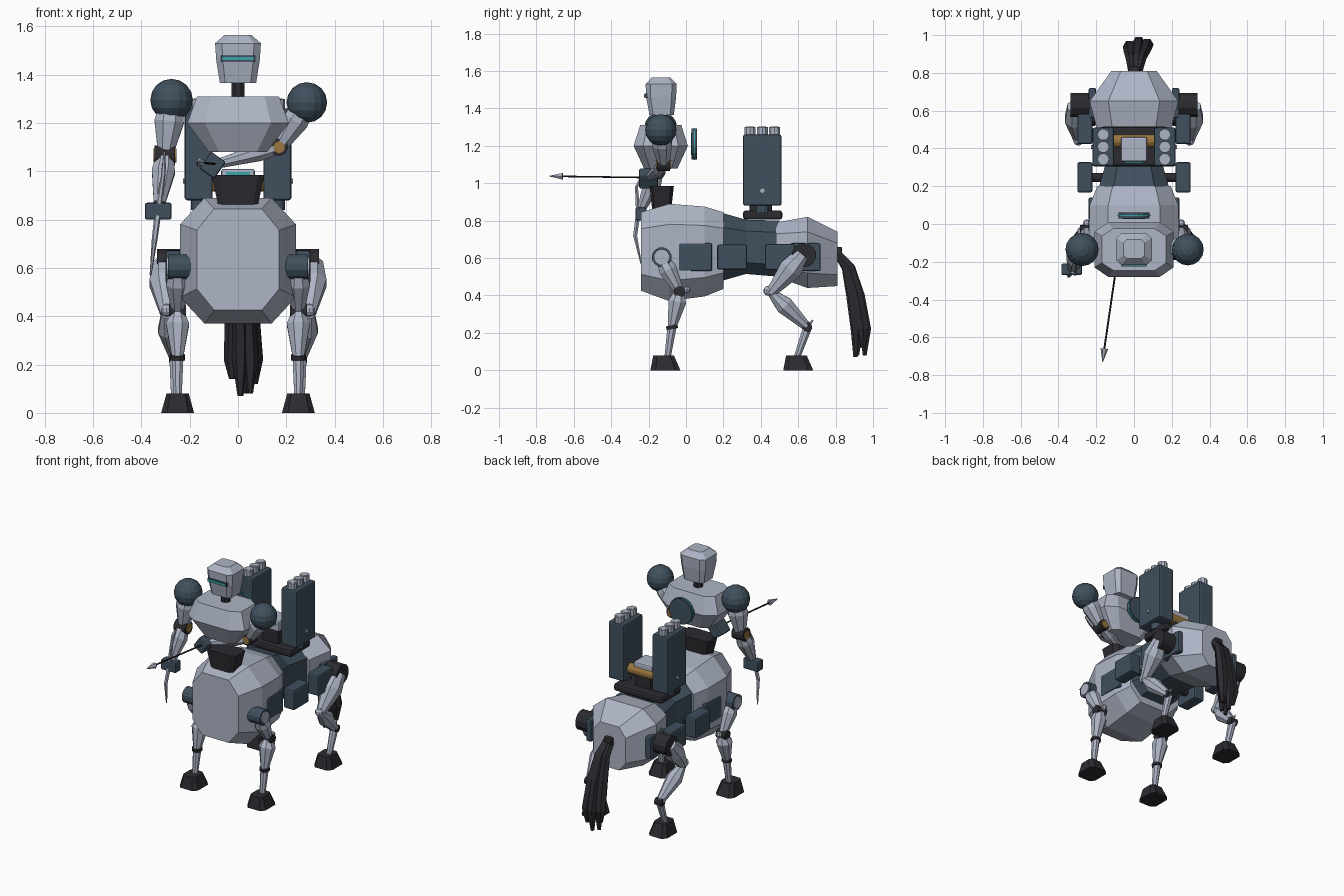
import bpy, bmesh, math
from mathutils import Vector, Matrix

cube = bpy.data.objects.get("Cube")
if cube:
    bpy.data.objects.remove(cube)


def material(name, rgb):
    m = bpy.data.materials.new(name)
    m.use_nodes = True
    m.diffuse_color = (*rgb, 1)
    m.node_tree.nodes["Principled BSDF"].inputs["Base Color"].default_value = (*rgb, 1)
    return m


LIGHT = material("pale steel", (0.42, 0.46, 0.56))
SLATE = material("slate blue", (0.05, 0.08, 0.11))
BLACK = material("charcoal", (0.025, 0.024, 0.03))
GOLD = material("brass", (0.32, 0.18, 0.05))
TEAL = material("teal glow", (0.04, 0.38, 0.4))


def finish(name, bm, mat):
    bmesh.ops.recalc_face_normals(bm, faces=bm.faces)
    mesh = bpy.data.meshes.new(name)
    bm.to_mesh(mesh)
    bm.free()
    mesh.materials.append(mat)
    ob = bpy.data.objects.new(name, mesh)
    bpy.context.scene.collection.objects.link(ob)
    return ob


def skin(name, rings, mat):
    """Bridge rings of points and cap both ends."""
    bm = bmesh.new()
    loops = [[bm.verts.new(p) for p in ring] for ring in rings]
    n = len(loops[0])
    for a, b in zip(loops, loops[1:]):
        for i in range(n):
            bm.faces.new((a[i], a[(i + 1) % n], b[(i + 1) % n], b[i]))
    bm.faces.new(loops[0])
    bm.faces.new(loops[-1])
    return finish(name, bm, mat)


def loft(name, axis, rings, mat, cut=0.42):
    """Chamfered rectangles (position, centre u, centre v, half u, half v)."""
    k = 1 - cut
    octagon = [(1, -k), (1, k), (k, 1), (-k, 1), (-1, k), (-1, -k), (-k, -1), (k, -1)]
    out = []
    for pos, cu, cv, hu, hv in rings:
        pts = [(cu + hu * a, cv + hv * b) for a, b in octagon]
        out.append([(u, pos, v) if axis == "y" else (u, v, pos) for u, v in pts])
    return skin(name, out, mat)


def tube(name, path, mat, sides=8):
    """Tapered tube through (point, radius) stations."""
    pts = [Vector(p) for p, r in path]
    span = (pts[-1] - pts[0]).normalized()
    ref = Vector((0, 1, 0)) if abs(span.x) > 0.7 else Vector((1, 0, 0))
    rings = []
    for i, (p, r) in enumerate(path):
        t = (pts[min(i + 1, len(pts) - 1)] - pts[max(i - 1, 0)]).normalized()
        u = ref.cross(t).normalized()
        v = t.cross(u)
        ring = []
        for j in range(sides):
            a = math.tau * (j + 0.5) / sides
            ring.append(pts[i] + r * (math.cos(a) * u + math.sin(a) * v))
        rings.append(ring)
    return skin(name, rings, mat)


def limb(name, a, b, stations, mat, sides=8):
    a, b = Vector(a), Vector(b)
    return tube(name, [(a.lerp(b, t), r) for t, r in stations], mat, sides)


def rod(name, a, b, r, mat, sides=12):
    return limb(name, a, b, [(0, r), (1, r)], mat, sides)


def box(name, centre, size, mat, bevel=0.01, rot=None):
    bm = bmesh.new()
    bmesh.ops.create_cube(bm, size=1)
    bmesh.ops.scale(bm, vec=size, verts=bm.verts)
    ob = finish(name, bm, mat)
    ob.location = centre
    if rot:
        ob.rotation_euler = rot
    if bevel:
        mod = ob.modifiers.new("soft edges", "BEVEL")
        mod.width = bevel
        mod.segments = 2
    return ob


def ball(name, centre, r, mat, seg=16):
    bm = bmesh.new()
    bmesh.ops.create_uvsphere(bm, u_segments=seg, v_segments=seg // 2, radius=r,
                              matrix=Matrix.Translation(centre))
    return finish(name, bm, mat)


# Horse body: chest barrel, waist and rump
loft("chest_barrel", "y", [(-0.24, 0, 0.635, 0.17, 0.21), (-0.09, 0, 0.63, 0.24, 0.26),
                           (0.1, 0, 0.635, 0.235, 0.24), (0.2, 0, 0.64, 0.195, 0.205)], LIGHT)
loft("waist_barrel", "y", [(0.18, 0, 0.66, 0.19, 0.185), (0.32, 0, 0.66, 0.15, 0.145),
                           (0.5, 0, 0.65, 0.18, 0.15)], SLATE)
loft("rump_barrel", "y", [(0.48, 0, 0.645, 0.19, 0.145), (0.65, 0, 0.63, 0.235, 0.19),
                          (0.81, 0, 0.595, 0.12, 0.145)], LIGHT)

# Rider torso and head
loft("abdomen", "z", [(0.85, 0, -0.13, 0.08, 0.05), (0.985, 0, -0.13, 0.11, 0.065)], BLACK, 0.25)
loft("torso", "z", [(1.08, 0, -0.135, 0.12, 0.09), (1.2, 0, -0.135, 0.21, 0.145),
                    (1.31, 0, -0.135, 0.17, 0.11)], LIGHT, 0.35)
rod("neck", (0, -0.13, 1.29), (0, -0.13, 1.4), 0.03, BLACK, 8)
loft("head", "z", [(1.365, 0, -0.13, 0.075, 0.065), (1.46, 0, -0.133, 0.09, 0.08),
                   (1.53, 0, -0.133, 0.095, 0.083), (1.565, 0, -0.133, 0.055, 0.05)], LIGHT, 0.3)
box("visor_frame", (0, -0.211, 1.467), (0.14, 0.02, 0.024), SLATE, 0)
box("visor", (0, -0.221, 1.467), (0.13, 0.008, 0.014), TEAL, 0)

# Disc hovering behind the back
rod("back_disc", (0, 0.03, 1.21), (0, 0.06, 1.21), 0.085, SLATE, 16)
rod("back_disc_glow", (0, 0.042, 1.21), (0, 0.048, 1.21), 0.088, TEAL, 16)
rod("back_disc_core", (0, 0.027, 1.21), (0, 0.031, 1.21), 0.06, TEAL, 16)

# Weapon mount on the waist
box("turntable", (0, 0.41, 0.83), (0.36, 0.21, 0.05), BLACK, 0.015)
box("mount_column", (0, 0.4, 0.89), (0.12, 0.12, 0.1), BLACK)
rod("mount_axle", (-0.12, 0.44, 0.95), (0.12, 0.44, 0.95), 0.035, GOLD)
box("mount_head", (0, 0.395, 0.975), (0.14, 0.13, 0.07), LIGHT)
box("mount_light", (0, 0.328, 0.99), (0.1, 0.008, 0.015), TEAL, 0)

for s, side in ((1, "left"), (-1, "right")):
    # Launcher pods with three tubes each
    box(side + "_launcher", (s * 0.163, 0.408, 1.07), (0.115, 0.205, 0.38), SLATE)
    rod(side + "_launcher_neck", (s * 0.16, 0.408, 0.84), (s * 0.16, 0.408, 0.9), 0.035, SLATE)
    rod(side + "_launcher_stud", (s * 0.218, 0.408, 0.96), (s * 0.228, 0.408, 0.96), 0.012, LIGHT, 8)
    for i in range(3):
        y = 0.343 + 0.065 * i
        rod(f"{side}_launch_tube_{i}", (s * 0.163, y, 1.24), (s * 0.163, y, 1.3), 0.031, LIGHT, 10)
        rod(f"{side}_tube_mouth_{i}", (s * 0.163, y, 1.299), (s * 0.163, y, 1.302), 0.022, LIGHT, 10)

    # Side plates and packs
    box(side + "_front_plate", (s * 0.222, 0.05, 0.605), (0.04, 0.18, 0.15), SLATE)
    box(side + "_front_pack", (s * 0.26, 0.247, 0.605), (0.08, 0.16, 0.135), SLATE)
    box(side + "_rear_pack", (s * 0.26, 0.503, 0.605), (0.08, 0.16, 0.14), SLATE)
    box(side + "_rear_plate", (s * 0.22, 0.64, 0.605), (0.04, 0.16, 0.15), SLATE)
    rod(side + "_pack_bar", (s * 0.14, 0.247, 0.605), (s * 0.25, 0.247, 0.605), 0.025, BLACK)

    # Front leg
    x = s * 0.25
    hip, knee, fetlock = (x, -0.13, 0.6), (x, -0.035, 0.42), (x, -0.075, 0.23)
    rod(side + "_front_hip", (s * 0.18, -0.13, 0.605), (s * 0.29, -0.13, 0.605), 0.053, SLATE)
    rod(side + "_front_hip_cap", (s * 0.288, -0.13, 0.605), (s * 0.297, -0.13, 0.605), 0.04, LIGHT)
    limb(side + "_front_thigh", hip, knee, [(0, 0.035), (0.35, 0.052), (1, 0.026)], LIGHT)
    rod(side + "_front_knee", (x - 0.035, -0.035, 0.42), (x + 0.035, -0.035, 0.42), 0.03, BLACK)
    ball(side + "_front_knee_stud", (x, 0.005, 0.43), 0.02, LIGHT, 8)
    limb(side + "_front_shin", knee, fetlock, [(0, 0.028), (0.28, 0.052), (1, 0.025)], LIGHT)
    rod(side + "_front_ankle", (x, -0.073, 0.22), (x, -0.077, 0.24), 0.032, BLACK)
    limb(side + "_front_cannon", fetlock, (x, -0.1, 0.06), [(0, 0.026), (1, 0.018)], LIGHT)

    # Rear leg
    rx, kx, fx = s * 0.31, s * 0.295, s * 0.26
    rod(side + "_rear_hip", (s * 0.2, 0.63, 0.615), (s * 0.335, 0.63, 0.615), 0.066, BLACK)
    limb(side + "_rear_thigh", (rx, 0.625, 0.62), (kx, 0.45, 0.41),
         [(0, 0.045), (0.38, 0.067), (1, 0.028)], LIGHT)
    ball(side + "_rear_knee", (kx, 0.44, 0.425), 0.027, LIGHT, 10)
    limb(side + "_rear_shin", (kx, 0.46, 0.41), (fx, 0.65, 0.23),
         [(0, 0.025), (0.35, 0.052), (1, 0.025)], LIGHT)
    limb(side + "_hock_spur", (fx, 0.64, 0.225), (fx, 0.68, 0.27), [(0, 0.02), (1, 0.002)], LIGHT, 6)
    rod(side + "_rear_hock", (fx - 0.025, 0.65, 0.23), (fx + 0.025, 0.65, 0.23), 0.025, BLACK)
    limb(side + "_rear_cannon", (fx, 0.65, 0.23), (fx, 0.59, 0.06), [(0, 0.026), (1, 0.018)], LIGHT)

    # Hooves
    for part, hx, y in (("front", x, -0.11), ("rear", x, 0.6)):
        loft(f"{side}_{part}_hoof", "z", [(0, hx, y, 0.068, 0.08), (0.08, hx, y - 0.01, 0.046, 0.055)],
             BLACK, 0.35)

# Right arm, hanging forward and holding the bow
shoulder, elbow, wrist = (-0.275, -0.135, 1.295), (-0.3, -0.15, 1.07), (-0.325, -0.235, 0.87)
ball("right_shoulder", shoulder, 0.088, SLATE)
limb("right_upper_arm", shoulder, elbow, [(0, 0.05), (0.4, 0.066), (1, 0.034)], LIGHT)
rod("right_elbow", (-0.345, -0.15, 1.065), (-0.26, -0.15, 1.065), 0.043, BLACK)
rod("right_elbow_cap", (-0.35, -0.15, 1.065), (-0.255, -0.15, 1.065), 0.03, GOLD)
limb("right_forearm", elbow, wrist, [(0, 0.035), (0.35, 0.052), (1, 0.026)], LIGHT)
box("right_hand", (-0.33, -0.24, 0.835), (0.11, 0.06, 0.07), SLATE, 0.008)
tube("bow", [((-0.305, -0.215, 1.08), 0.004), ((-0.31, -0.265, 0.98), 0.009),
             ((-0.33, -0.255, 0.84), 0.014), ((-0.345, -0.272, 0.72), 0.012),
             ((-0.362, -0.24, 0.57), 0.004)], LIGHT, 6)

# Left arm, folded across the body to draw the arrow
shoulder, elbow, wrist = (0.285, -0.135, 1.285), (0.17, -0.12, 1.1), (-0.07, -0.19, 1.035)
ball("left_shoulder", shoulder, 0.084, SLATE)
limb("left_upper_arm", shoulder, elbow, [(0, 0.045), (0.4, 0.058), (1, 0.032)], LIGHT)
rod("left_elbow", (0.17, -0.155, 1.1), (0.17, -0.085, 1.1), 0.036, BLACK)
rod("left_elbow_cap", (0.17, -0.16, 1.1), (0.17, -0.08, 1.1), 0.024, GOLD)
limb("left_forearm", elbow, wrist, [(0, 0.028), (0.35, 0.038), (1, 0.022)], LIGHT)
box("left_hand", (-0.105, -0.2, 1.025), (0.075, 0.1, 0.085), SLATE, 0.008, (0, math.radians(35), 0))

# Arrow
rod("arrow_shaft", (-0.09, -0.2, 1.03), (-0.16, -0.68, 1.037), 0.005, BLACK, 6)
limb("arrow_head", (-0.157, -0.66, 1.037), (-0.166, -0.73, 1.038), [(0, 0.02), (1, 0.002)], LIGHT, 6)

# Tail strands
box("tail_root", (0, 0.81, 0.63), (0.06, 0.05, 0.06), BLACK)
for i, (dx, dy, tip) in enumerate(((-0.025, 0, 0.14), (0.01, -0.03, 0.07), (0.025, 0.02, 0.08),
                                   (0.05, -0.02, 0.08), (0.07, 0.01, 0.12))):
    tube(f"tail_strand_{i}", [((dx * 0.3, 0.8, 0.635), 0.022),
                              ((dx * 0.5, 0.87 + dy * 0.4, 0.55), 0.03),
                              ((dx * 0.8, 0.91 + dy * 0.8, 0.4), 0.034),
                              ((dx, 0.94 + dy, 0.22), 0.034),
                              ((dx, 0.935 + dy, tip), 0.012)], BLACK, 6)
